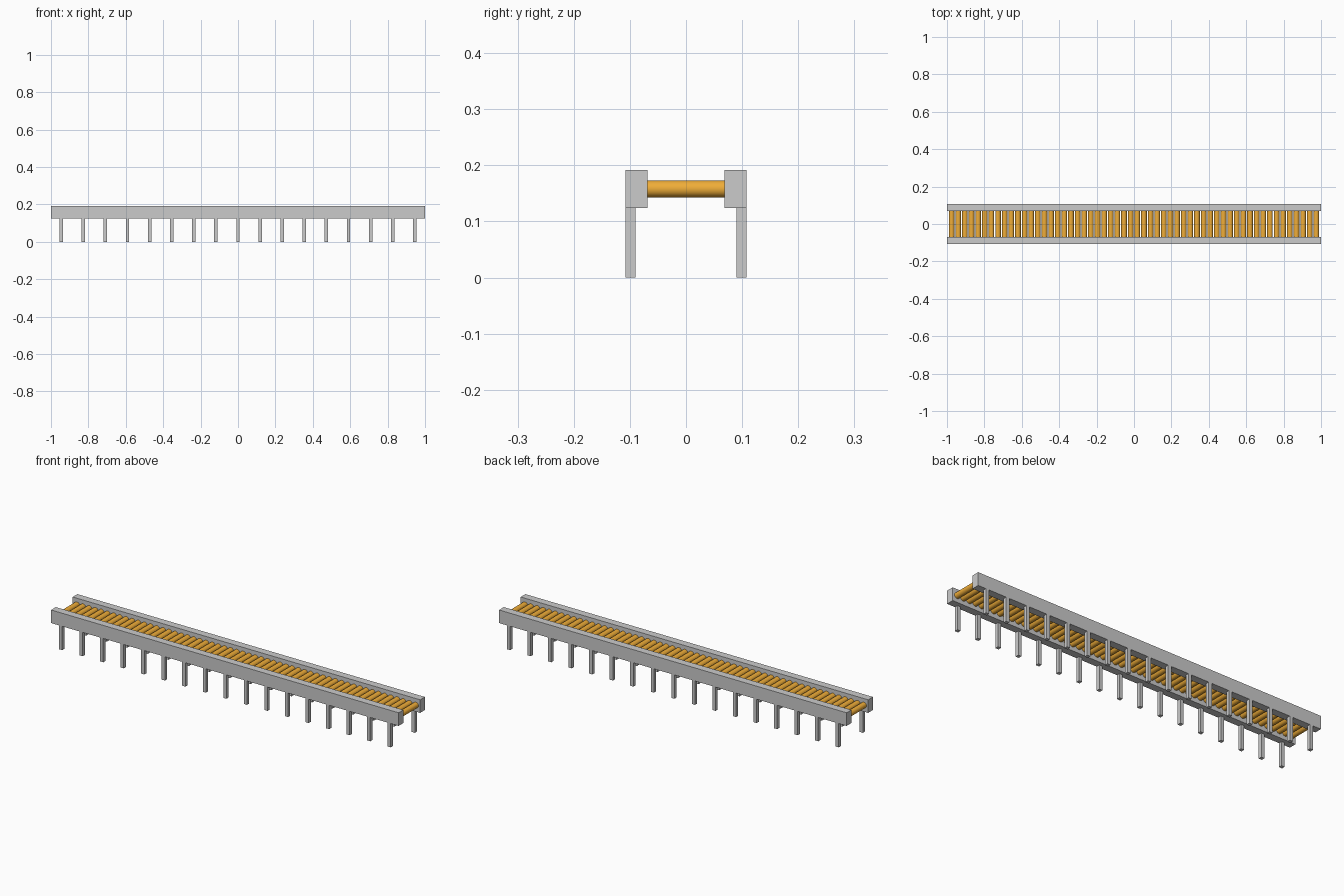
import bpy
import math

if "Cube" in bpy.data.objects:
    bpy.data.objects.remove(bpy.data.objects["Cube"])

LENGTH = 2.0
OUTER, INNER = 0.108, 0.069      # rail outer and inner faces in y
RAIL_Z0, RAIL_Z1 = 0.124, 0.192
LEG = 0.018                      # square leg width
LEG_COUNT, LEG_X = 17, 0.9455
ROLLER_COUNT, ROLLER_X, ROLLER_R = 56, 0.975, 0.015

orange = bpy.data.materials.new("roller_orange")
orange.diffuse_color = (0.87, 0.42, 0.04, 1)
orange.use_nodes = True
orange.node_tree.nodes["Principled BSDF"].inputs["Base Color"].default_value = orange.diffuse_color


def box(name, centre, size):
    bpy.ops.mesh.primitive_cube_add(size=1, location=centre)
    ob = bpy.context.object
    ob.name = name
    ob.scale = size
    bpy.ops.object.transform_apply(location=False, rotation=False, scale=True)
    return ob


def spread(count, end):
    return [-end + 2 * end * i / (count - 1) for i in range(count)]


for side, sign in (("front", -1), ("back", 1)):
    # Side rail
    box(f"{side}_rail",
        (0, sign * (OUTER + INNER) / 2, (RAIL_Z0 + RAIL_Z1) / 2),
        (LENGTH, OUTER - INNER, RAIL_Z1 - RAIL_Z0))
    # Row of legs flush with the outer face of the rail
    for i, x in enumerate(spread(LEG_COUNT, LEG_X)):
        box(f"{side}_leg_{i + 1}", (x, sign * (OUTER - LEG / 2), RAIL_Z0 / 2),
            (LEG, LEG, RAIL_Z0))

# Rollers between the rails, sharing one mesh
bpy.ops.mesh.primitive_cylinder_add(vertices=32, radius=ROLLER_R, depth=2 * INNER)
first = bpy.context.object
first.rotation_euler = (math.pi / 2, 0, 0)
bpy.ops.object.transform_apply(location=False, rotation=True, scale=False)
bpy.ops.object.shade_smooth_by_angle()
first.data.materials.append(orange)
for i, x in enumerate(spread(ROLLER_COUNT, ROLLER_X)):
    roller = first if i == 0 else first.copy()
    roller.name = f"roller_{i + 1}"
    roller.location = (x, 0, (RAIL_Z0 + RAIL_Z1) / 2)
    if i:
        bpy.context.collection.objects.link(roller)
